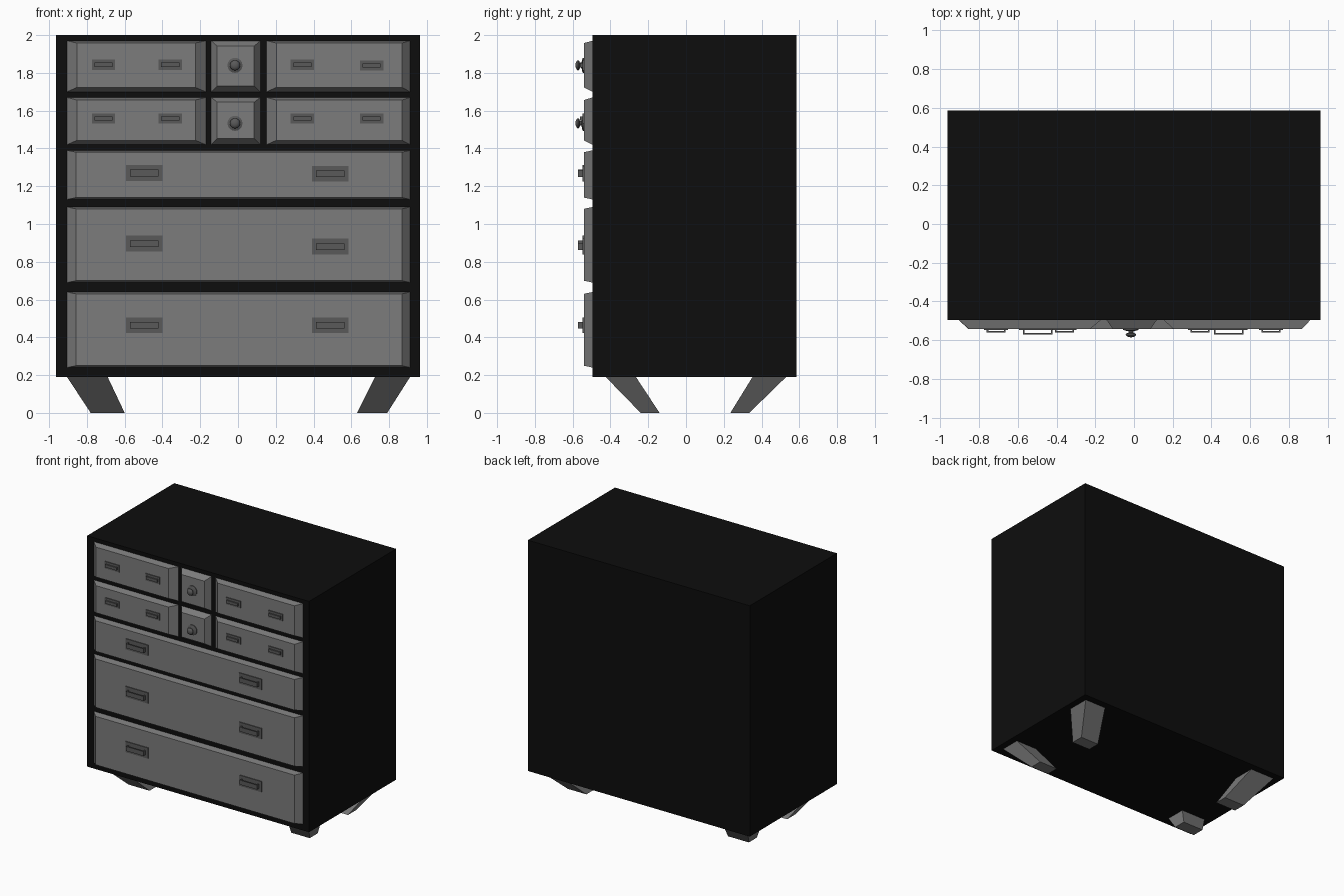
import bpy, bmesh, math
from mathutils import Vector

if "Cube" in bpy.data.objects:
    bpy.data.objects.remove(bpy.data.objects["Cube"])


def material(name, v):
    m = bpy.data.materials.new(name)
    m.diffuse_color = (v, v, v, 1)
    m.use_nodes = True
    m.node_tree.nodes["Principled BSDF"].inputs["Base Color"].default_value = m.diffuse_color
    return m


BLACK, GREY, DARK = material("black", 0.004), material("grey", 0.2), material("dark", 0.1)
FRONT, FACE = -0.495, -0.541   # carcass front plane, drawer face plane


def finish(name, bm, mat):
    bmesh.ops.recalc_face_normals(bm, faces=bm.faces)
    mesh = bpy.data.meshes.new(name)
    bm.to_mesh(mesh)
    bm.free()
    mesh.materials.append(mat)
    ob = bpy.data.objects.new(name, mesh)
    bpy.context.collection.objects.link(ob)
    return ob


def loft(bm, a, b):
    """Closed solid between two four-point loops."""
    va, vb = [bm.verts.new(p) for p in a], [bm.verts.new(p) for p in b]
    bm.faces.new(va)
    bm.faces.new(vb)
    for i in range(4):
        j = (i + 1) % 4
        bm.faces.new((va[i], va[j], vb[j], vb[i]))


def rect_y(x0, x1, z0, z1, y):
    return [(x0, y, z0), (x1, y, z0), (x1, y, z1), (x0, y, z1)]


def rect_z(x0, x1, y0, y1, z):
    return [(x0, y0, z), (x1, y0, z), (x1, y1, z), (x0, y1, z)]


def box(bm, x0, x1, y0, y1, z0, z1):
    loft(bm, rect_z(x0, x1, y0, y1, z0), rect_z(x0, x1, y0, y1, z1))


# carcass
bm = bmesh.new()
box(bm, -0.963, 0.963, FRONT, 0.585, 0.19, 2.0)
finish("carcass", bm, BLACK)


# drawer fronts with chamfered borders
def drawer(name, base, top):
    bm = bmesh.new()
    loft(bm, rect_y(*base, FRONT), rect_y(*top, FACE))
    finish(name, bm, GREY)


for row, (z0, z1, t0, t1, c0, c1) in enumerate([(1.70, 1.97, 1.723, 1.958, 1.73, 1.942),
                                                (1.42, 1.67, 1.443, 1.656, 1.452, 1.645)]):
    drawer(f"small_drawer_left_{row}", (-0.905, -0.17, z0, z1), (-0.853, -0.226, t0, t1))
    drawer(f"small_drawer_middle_{row}", (-0.142, 0.118, z0, z1), (-0.11, 0.086, c0, c1))
    drawer(f"small_drawer_right_{row}", (0.152, 0.911, z0, z1), (0.203, 0.868, t0, t1))
for row, (z0, z1) in enumerate([(1.13, 1.39), (0.69, 1.09), (0.24, 0.64)]):
    drawer(f"wide_drawer_{row}", (-0.905, 0.911, z0, z1), (-0.857, 0.868, z0 + 0.01, z1 - 0.01))


# handles: back plate with a raised bail
def handle(name, x, z, w, h, out):
    bm = bmesh.new()
    box(bm, x - w, x + w, FACE - 0.006, FACE, z - h, z + h)
    bw, bh = w * 0.78, h * 0.42
    y = FACE - out
    box(bm, x - bw, x + bw, y, y + 0.008, z - bh, z + bh)
    for s in (-1, 1):
        xa, xb = sorted((x + s * bw, x + s * (bw - 0.008)))
        box(bm, xa, xb, y + 0.008, FACE - 0.006, z - bh, z + bh)
    finish(name, bm, DARK)


for row, z in enumerate((1.843, 1.559)):
    for i, x in enumerate((-0.712, -0.359, 0.341, 0.707)):
        dz = -0.004 if row == 0 and i == 3 else 0
        handle(f"small_handle_{row}_{i}", x, z + dz, 0.062, 0.027, 0.019)
for row, (zl, zr) in enumerate([(1.270, 1.266), (0.896, 0.880), (0.464, 0.464)]):
    handle(f"wide_handle_{row}_left", -0.497, zl, 0.097, 0.042, 0.03)
    handle(f"wide_handle_{row}_right", 0.489, zr, 0.097, 0.042, 0.03)

# turned knobs: (radius, distance out from the drawer face)
profile = [(0, 0), (0.04, 0), (0.04, 0.005), (0.03, 0.009), (0.013, 0.012), (0.012, 0.02),
           (0.024, 0.025), (0.027, 0.031), (0.022, 0.038), (0.012, 0.043), (0, 0.044)]
for i, z in enumerate((1.84, 1.533)):
    bm = bmesh.new()
    vs = [bm.verts.new((-0.016 + r, FACE - d, z)) for r, d in profile]
    es = [bm.edges.new(p) for p in zip(vs, vs[1:])]
    bmesh.ops.spin(bm, geom=vs + es, cent=Vector((-0.016, 0, z)), axis=(0, 1, 0),
                   angle=math.tau, steps=16)
    bmesh.ops.remove_doubles(bm, verts=bm.verts, dist=0.0001)
    knob = finish(f"knob_{i}", bm, DARK)
    bpy.ops.object.select_all(action='DESELECT')
    knob.select_set(True)
    bpy.context.view_layer.objects.active = knob
    bpy.ops.object.shade_smooth_by_angle(angle=math.radians(40))

# slanted tapered legs: (top range, foot range) on each axis
sides = {"left": ((-0.905, -0.69), (-0.78, -0.60)), "right": ((0.725, 0.911), (0.63, 0.79))}
ends = {"front": ((-0.425, -0.265), (-0.24, -0.14)), "back": ((0.352, 0.53), (0.235, 0.335))}
for sn, (xt, xf) in sides.items():
    for en, (yt, yf) in ends.items():
        bm = bmesh.new()
        loft(bm, rect_z(*xf, *yf, 0), rect_z(*xt, *yt, 0.19))
        finish(f"{en}_{sn}_leg", bm, GREY)
